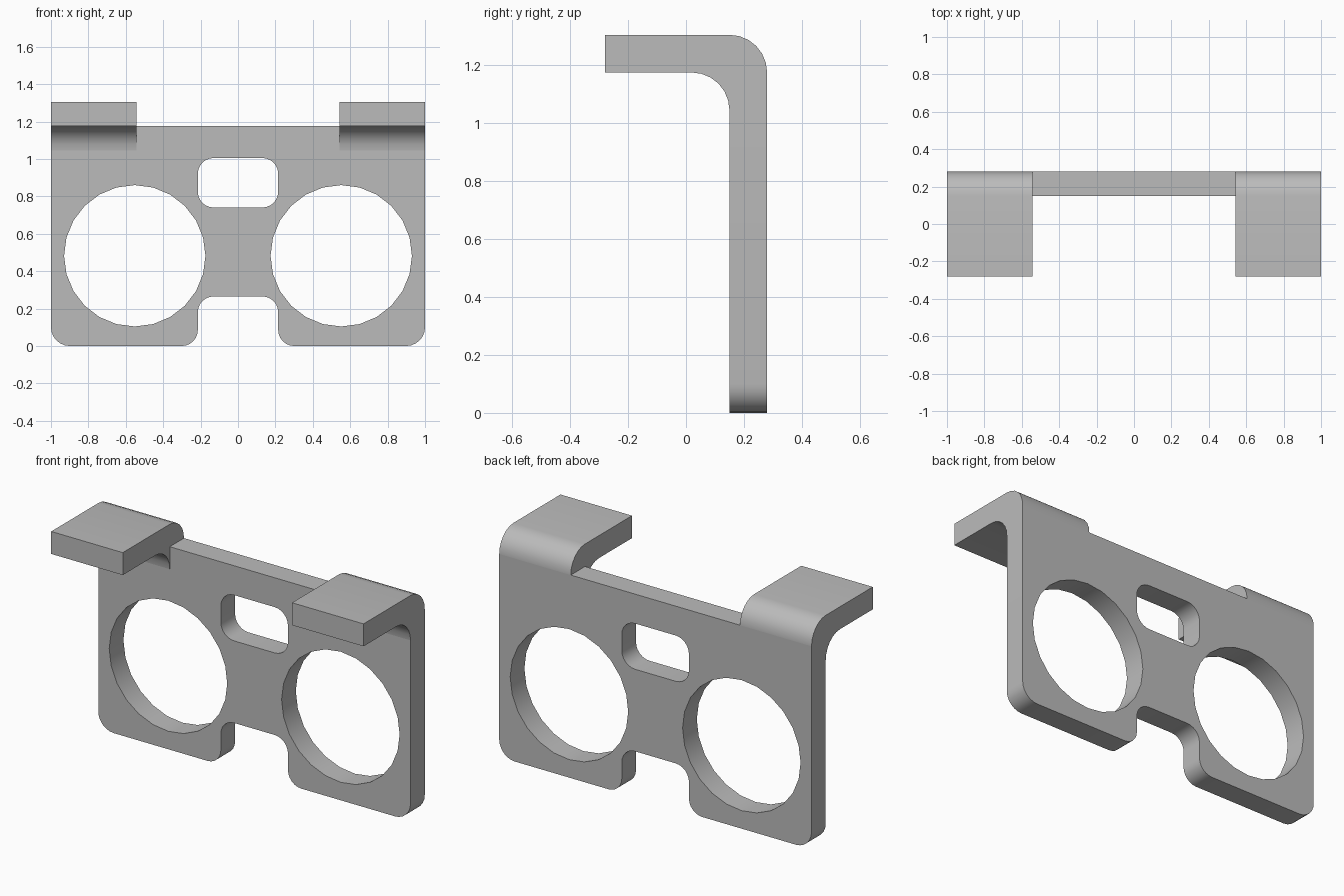
import bpy, bmesh
from math import radians, sin, cos, tau, pi
from mathutils import Vector

cube = bpy.data.objects.get("Cube")
if cube:
    bpy.data.objects.remove(cube, do_unlink=True)

grey = bpy.data.materials.new("plain grey")
grey.use_nodes = True
grey.diffuse_color = (0.5, 0.5, 0.5, 1)
grey.node_tree.nodes["Principled BSDF"].inputs["Base Color"].default_value = (0.5, 0.5, 0.5, 1)

FRONT, BACK = 0.15, 0.28      # plate faces along y
TOP, ROOF = 1.175, 1.305      # plate top and hook top
BEND = BACK - FRONT           # hook bend radius


def rounded(corners, steps=6):
    """Outline from (u, v, radius) corners, with filleted right angles."""
    points = []
    for i, (u, v, r) in enumerate(corners):
        here = Vector((u, v))
        if r == 0:
            points.append(here)
            continue
        before = (Vector(corners[i - 1][:2]) - here).normalized()
        after = (Vector(corners[(i + 1) % len(corners)][:2]) - here).normalized()
        centre = here + (before + after) * r
        for k in range(steps + 1):
            a = k / steps * pi / 2
            points.append(centre - after * r * cos(a) - before * r * sin(a))
    return points


def circle(u, v, r, sides=24):
    return [Vector((u + r * cos(tau * k / sides), v + r * sin(tau * k / sides)))
            for k in range(sides)]


def solid(name, loops, place, shift):
    """Fill the loops (later loops are holes) and extrude along shift."""
    bm = bmesh.new()
    edges = []
    for loop in loops:
        verts = [bm.verts.new(place(p)) for p in loop]
        edges += [bm.edges.new((a, b)) for a, b in zip(verts, verts[1:] + verts[:1])]
    bmesh.ops.triangle_fill(bm, edges=edges, use_beauty=True)
    extruded = bmesh.ops.extrude_face_region(bm, geom=bm.faces[:], use_keep_orig=True)
    moved = [g for g in extruded["geom"] if isinstance(g, bmesh.types.BMVert)]
    bmesh.ops.translate(bm, verts=moved, vec=shift)
    bmesh.ops.dissolve_limit(bm, angle_limit=radians(0.5), verts=bm.verts, edges=bm.edges)
    bmesh.ops.recalc_face_normals(bm, faces=bm.faces)
    mesh = bpy.data.meshes.new(name)
    bm.to_mesh(mesh)
    bm.free()
    mesh.materials.append(grey)
    obj = bpy.data.objects.new(name, mesh)
    bpy.context.collection.objects.link(obj)
    bpy.ops.object.select_all(action="DESELECT")
    obj.select_set(True)
    bpy.context.view_layer.objects.active = obj
    bpy.ops.object.shade_smooth_by_angle(angle=radians(30))
    return obj


# Upright plate with two round openings, a slot and a bottom notch
half = 0.215
outline = rounded([(-1, TOP, 0), (-1, 0, 0.1), (-half, 0, 0.085), (-half, 0.265, 0.085),
                   (half, 0.265, 0.085), (half, 0, 0.085), (1, 0, 0.1), (1, TOP, 0)])
slot = rounded([(-half, 0.74, 0.085), (half, 0.74, 0.085),
                (half, 1.005, 0.085), (-half, 1.005, 0.085)])
solid("plate", [outline, circle(-0.552, 0.482, 0.378), circle(0.552, 0.482, 0.378), slot],
      lambda p: (p.x, FRONT, p.y), (0, BEND, 0))

# Two bent hooks reaching forward from the plate top
bend = rounded([(BACK, TOP, 0), (BACK, ROOF, BEND * 0.999), (-BACK, ROOF, 0),
                (-BACK, TOP, 0), (FRONT, TOP, BEND), (FRONT, TOP - BEND, 0),
                (FRONT + 0.001, TOP - BEND, 0), (FRONT + 0.001, TOP - 0.001, 0),
                (BACK, TOP - 0.001, 0)])
for name, start in (("left_hook", 0.542), ("right_hook", -1)):
    solid(name, [bend], lambda p: (start, p.x, p.y), (0.458, 0, 0))
